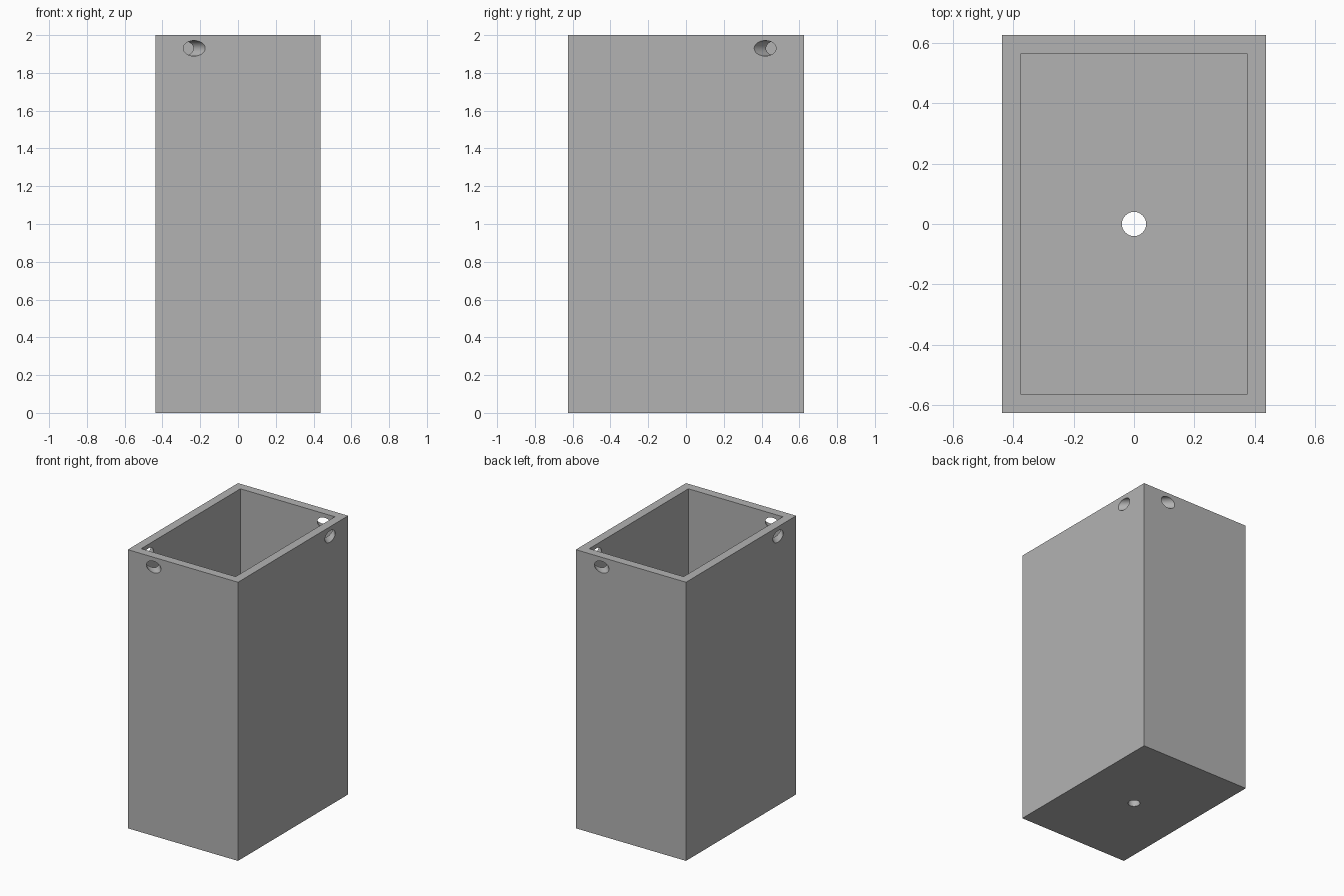
import bpy
from math import pi, sqrt

cube = bpy.data.objects.get("Cube")
if cube:
    bpy.data.objects.remove(cube, do_unlink=True)

WIDTH, DEPTH, HEIGHT = 0.875, 1.25, 2.0
WALL = 0.0625
HOLE_R = 0.041

grey = bpy.data.materials.new("Plain grey")
grey.use_nodes = True
colour = (0.45, 0.45, 0.45, 1)
grey.diffuse_color = colour
grey.node_tree.nodes["Principled BSDF"].inputs["Base Color"].default_value = colour


def box(name, size, bottom):
    bpy.ops.mesh.primitive_cube_add(size=1, location=(0, 0, bottom + size[2] / 2))
    ob = bpy.context.object
    ob.name = name
    ob.scale = size
    bpy.ops.object.transform_apply(location=True, rotation=False, scale=True)
    ob.data.materials.append(grey)
    return ob


def drill(name, location, rotation, length, radius):
    bpy.ops.mesh.primitive_cylinder_add(vertices=48, radius=radius, depth=length,
                                        location=location, rotation=rotation)
    ob = bpy.context.object
    ob.name = name
    ob.data.materials.append(grey)
    return ob


def cut(target, cutter):
    cutter.hide_render = True
    mod = target.modifiers.new(cutter.name, "BOOLEAN")
    mod.operation, mod.solver, mod.object = "DIFFERENCE", "EXACT", cutter
    bpy.context.view_layer.objects.active = target
    bpy.ops.object.modifier_apply(modifier=mod.name)
    bpy.data.objects.remove(cutter, do_unlink=True)


# Open-topped container
container = box("container", (WIDTH, DEPTH, HEIGHT), 0)
cut(container, box("cavity", (WIDTH - 2 * WALL, DEPTH - 2 * WALL, HEIGHT), WALL))

# Drain hole in the floor
cut(container, drill("drain_hole", (0, 0, 0), (0, 0, 0), 0.4, 0.04))

# Diagonal cord holes across two opposite top corners
inset = 0.103
for side in (-1, 1):
    centre = (side * (WIDTH / 2 - inset), side * (DEPTH / 2 - inset), 1.93)
    cut(container, drill("cord_hole", centre, (pi / 2, 0, pi / 4), 0.6, HOLE_R))

# Smooth hole walls, crisp box edges
bpy.ops.object.select_all(action="DESELECT")
container.select_set(True)
bpy.context.view_layer.objects.active = container
bpy.ops.object.shade_smooth_by_angle(angle=pi / 6)
